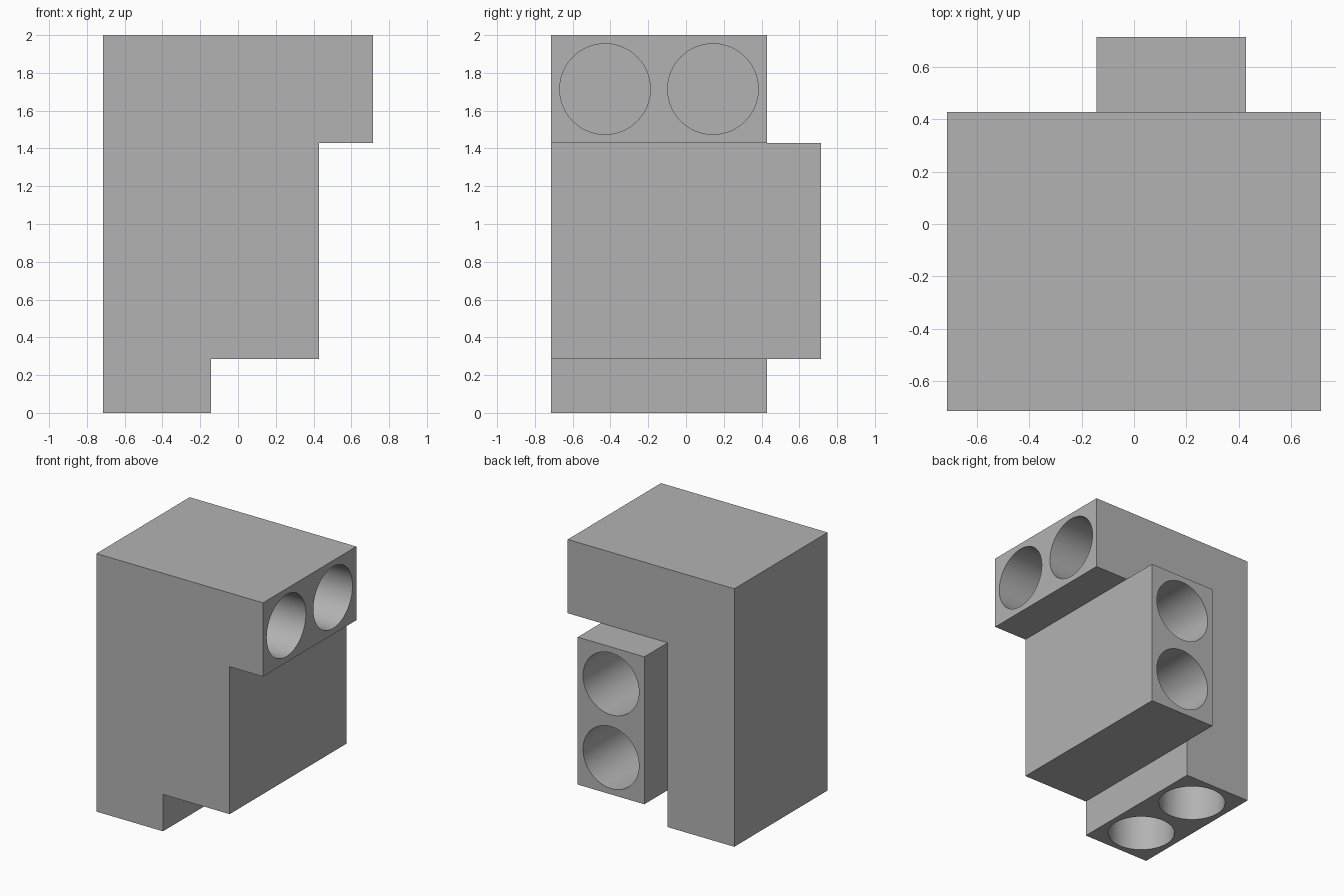
import bpy
import bmesh
from math import radians
from mathutils import Matrix, Vector

old = bpy.data.objects.get("Cube")
if old:
    bpy.data.objects.remove(old, do_unlink=True)

U = 2 / 7            # half a cell
CELL = 2 * U
EDGE = 2.5 * U       # half of the overall width
FRONT, BACK = -EDGE, 1.5 * U
BORE_RADIUS = 0.24
BORE_DEPTH = 3 * U

grey = bpy.data.materials.new("plain grey")
grey.use_nodes = True
grey.diffuse_color = (0.45, 0.45, 0.45, 1)
grey.node_tree.nodes["Principled BSDF"].inputs["Base Color"].default_value = grey.diffuse_color


def make_object(name, bm):
    bmesh.ops.recalc_face_normals(bm, faces=bm.faces)
    mesh = bpy.data.meshes.new(name)
    bm.to_mesh(mesh)
    bm.free()
    mesh.materials.append(grey)
    obj = bpy.data.objects.new(name, mesh)
    bpy.context.collection.objects.link(obj)
    return obj


def extrude_profile(name, points, y0, y1):
    bm = bmesh.new()
    face = bm.faces.new([bm.verts.new((x, y0, z)) for x, z in points])
    grown = bmesh.ops.extrude_face_region(bm, geom=[face])["geom"]
    verts = [v for v in grown if isinstance(v, bmesh.types.BMVert)]
    bmesh.ops.translate(bm, verts=verts, vec=(0, y1 - y0, 0))
    return make_object(name, bm)


def add_bore(bm, mouth, outward):
    # Cylinder reaching inward from the mouth, with a little overshoot outside
    over = 0.05
    direction = Vector(outward)
    centre = Vector(mouth) + direction * (over - BORE_DEPTH) / 2
    turn = direction.to_track_quat('Z', 'Y').to_matrix().to_4x4()
    bmesh.ops.create_cone(bm, cap_ends=True, segments=64,
                          radius1=BORE_RADIUS, radius2=BORE_RADIUS,
                          depth=BORE_DEPTH + over,
                          matrix=Matrix.Translation(centre) @ turn)


def combine(target, tool, operation):
    mod = target.modifiers.new(operation.lower(), 'BOOLEAN')
    mod.operation = operation
    mod.solver = 'EXACT'
    mod.object = tool
    bpy.context.view_layer.objects.active = target
    bpy.ops.object.modifier_apply(modifier=mod.name)
    bpy.data.objects.remove(tool, do_unlink=True)


# Stepped body: top arm, middle block and foot
steps = [(-EDGE, 0), (-U / 2, 0), (-U / 2, U), (BACK, U),
         (BACK, 5 * U), (EDGE, 5 * U), (EDGE, 2), (-EDGE, 2)]
body = extrude_profile("stepped_body", steps, FRONT, BACK)

# Rear stub
stub_outline = [(-U / 2, U), (BACK, U), (BACK, 5 * U), (-U / 2, 5 * U)]
stub = extrude_profile("rear_stub", stub_outline, BACK - U, EDGE)
combine(body, stub, 'UNION')

# Pairs of round sockets: end of the arm, underside of the foot, back of the stub
bores = bmesh.new()
for i in range(2):
    y = FRONT + U + i * CELL
    add_bore(bores, (EDGE, y, 6 * U), (1, 0, 0))
    add_bore(bores, (-1.5 * U, y, 0), (0, 0, -1))
    add_bore(bores, (U / 2, EDGE, 2 * U + i * CELL), (0, 1, 0))
sockets = make_object("socket_cutters", bores)
sockets.hide_render = True
combine(body, sockets, 'DIFFERENCE')

# Smooth socket walls, sharp block edges
bpy.ops.object.select_all(action='DESELECT')
body.select_set(True)
bpy.context.view_layer.objects.active = body
bpy.ops.object.shade_smooth_by_angle(angle=radians(30))
